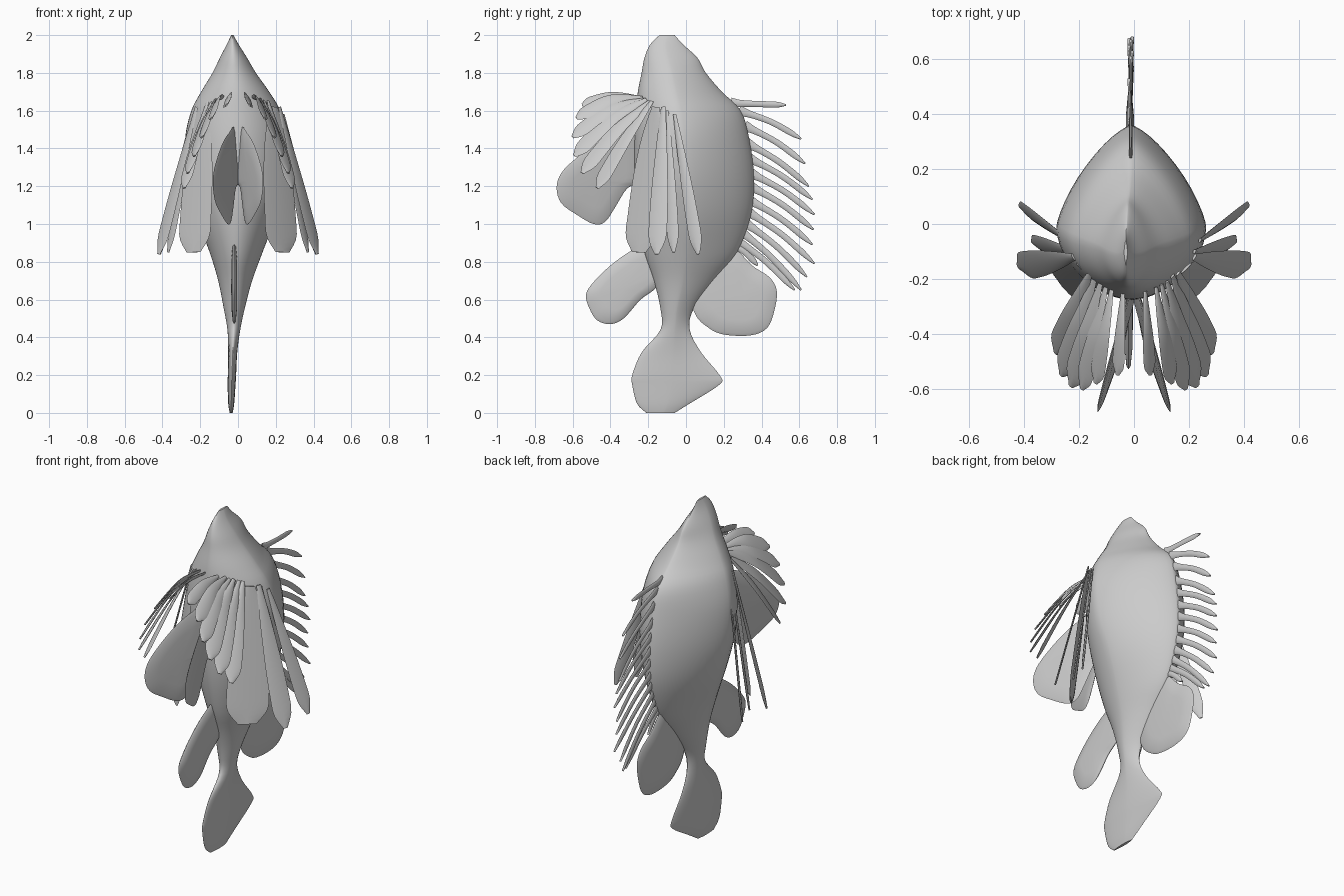
import bpy, bmesh
from math import sin, cos, pi
from mathutils import Vector


def spline(pts, n, closed=False):
    """Catmull-Rom samples through tuples of any length, n per span."""
    m, out = len(pts), []
    get = (lambda i: pts[i % m]) if closed else (lambda i: pts[max(0, min(m - 1, i))])
    for i in range(m if closed else m - 1):
        for k in range(n):
            t = k / n
            out.append(tuple(0.5 * (2 * b + (c - a) * t + (2 * a - 5 * b + 4 * c - d) * t * t
                             + (3 * b - a - 3 * c + d) * t ** 3)
                             for a, b, c, d in zip(get(i - 1), get(i), get(i + 1), get(i + 2))))
    if not closed:
        out.append(tuple(pts[-1]))
    return out


def loft(name, rings, mirror=False):
    """Skin a list of equal point rings and cap both ends."""
    bm = bmesh.new()
    vs = [[bm.verts.new(p) for p in r] for r in rings]
    n = len(vs[0])
    for a, b in zip(vs, vs[1:]):
        for i in range(n):
            bm.faces.new((a[i], a[(i + 1) % n], b[(i + 1) % n], b[i]))
    bm.faces.new(vs[0])
    bm.faces.new(vs[-1])
    bmesh.ops.recalc_face_normals(bm, faces=bm.faces)
    me = bpy.data.meshes.new(name)
    bm.to_mesh(me)
    bm.free()
    ob = bpy.data.objects.new(name, me)
    bpy.context.collection.objects.link(ob)
    bpy.ops.object.select_all(action='DESELECT')
    ob.select_set(True)
    bpy.context.view_layer.objects.active = ob
    bpy.ops.object.shade_smooth_by_angle(angle=0.9)
    if mirror:
        ob.modifiers.new("Mirror", 'MIRROR').use_mirror_merge = False
    return ob


def blade(name, path, profile, width, thick, wdir, mirror=False):
    """Flat ray along a path, with a half-width profile."""
    c = [Vector(p) for p in spline(path, 12)]
    prof = spline([(p,) for p in profile], 6)
    rings = []
    for i, p in enumerate(c):
        t = (c[min(i + 1, len(c) - 1)] - c[max(i - 1, 0)]).normalized()
        w = Vector(wdir)
        w = (w - t * w.dot(t)).normalized()
        nrm = t.cross(w)
        f = i / (len(c) - 1) * (len(prof) - 1)
        j = min(int(f), len(prof) - 2)
        h = width * (prof[j][0] + (prof[j + 1][0] - prof[j][0]) * (f - j))
        rings.append([p + w * h * cos(a) + nrm * thick * sin(a)
                      for a in (k * pi / 4 for k in range(8))])
    return loft(name, rings, mirror)


def fin(name, outline, thick, xfun, mirror=False):
    """Web fin from a (y, z) outline, thicker in the middle."""
    o = spline(outline, 4, True)
    cy = sum(p[0] for p in o) / len(o)
    cz = sum(p[1] for p in o) / len(o)
    rings = []
    for s, t in ((0.1, -1), (0.6, -0.9), (0.93, -0.5), (1, 0), (0.93, 0.5), (0.6, 0.9), (0.1, 1)):
        r = []
        for y, z in o:
            y, z = cy + (y - cy) * s, cz + (z - cz) * s
            r.append((xfun(y, z) + t * thick, y, z))
        rings.append(r)
    return loft(name, rings, mirror)


# Body with tail: z, front y, back y, half width, widest y, centre x
sections = [
    (2.0, -0.14, -0.06, 0.006, -0.10, -0.03), (1.95, -0.19, -0.015, 0.032, -0.11, -0.028),
    (1.88, -0.22, 0.06, 0.072, -0.10, -0.024), (1.80, -0.235, 0.105, 0.115, -0.08, -0.02),
    (1.70, -0.255, 0.19, 0.18, -0.06, -0.015), (1.60, -0.265, 0.29, 0.235, -0.04, -0.012),
    (1.45, -0.275, 0.335, 0.27, -0.02, -0.01), (1.25, -0.275, 0.36, 0.265, 0.0, -0.01),
    (1.05, -0.26, 0.345, 0.215, 0.02, -0.01), (0.85, -0.22, 0.27, 0.14, 0.0, -0.01),
    (0.70, -0.17, 0.15, 0.09, -0.02, -0.015), (0.55, -0.135, 0.04, 0.055, -0.05, -0.02),
    (0.44, -0.135, 0.02, 0.034, -0.06, -0.022), (0.32, -0.235, 0.08, 0.024, -0.07, -0.028),
    (0.20, -0.285, 0.178, 0.022, -0.08, -0.032), (0.15, -0.285, 0.178, 0.021, -0.08, -0.034),
    (0.05, -0.26, 0.02, 0.016, -0.10, -0.036), (0.0, -0.21, -0.06, 0.008, -0.12, -0.036)]
rings = []
for z, y0, y1, w, ym, cx in spline(sections, 4):
    ring = []
    for k in range(48):
        s, c = sin(2 * pi * k / 48), cos(2 * pi * k / 48)
        e = 1.45 if c > 0 else 1.12      # pointed back, rounder belly
        x = w * (1 if s > 0 else -1) * abs(s) ** e
        y = abs(c) ** e
        ring.append((cx + x, ym + ((y1 - ym) * y if c > 0 else (y0 - ym) * y), max(z, 0)))
    rings.append(ring)
loft("body", rings)

# Web fins
fin("anal_fin", [(-0.13, 0.92), (-0.27, 0.87), (-0.40, 0.78), (-0.50, 0.68), (-0.53, 0.62),
                 (-0.51, 0.55), (-0.47, 0.49), (-0.40, 0.47), (-0.33, 0.50), (-0.24, 0.60),
                 (-0.16, 0.66), (-0.05, 0.78)], 0.016, lambda y, z: -0.02)
fin("soft_dorsal_fin", [(0.10, 0.85), (0.24, 0.88), (0.35, 0.78), (0.44, 0.72), (0.48, 0.65),
                        (0.47, 0.55), (0.43, 0.45), (0.34, 0.41), (0.20, 0.415), (0.12, 0.45),
                        (0.05, 0.52), (0.02, 0.66)], 0.016, lambda y, z: -0.015)
fin("pelvic_fin", [(-0.25, 1.50), (-0.36, 1.48), (-0.47, 1.43), (-0.58, 1.35), (-0.66, 1.27),
                   (-0.685, 1.19), (-0.66, 1.11), (-0.58, 1.05), (-0.49, 1.0), (-0.43, 1.01),
                   (-0.38, 1.08), (-0.31, 1.19), (-0.22, 1.25)], 0.01,
    lambda y, z: 0.018 - 0.32 * (y + 0.27) + 0.072 * (z - 1.45), True)

# Pectoral rays: base, tip, upward bow, half width, width direction
paddle = [0.25, 0.4, 0.6, 0.78, 0.92, 1.0, 0.95, 0.25]
broad = [0.25, 0.5, 0.75, 0.9, 0.97, 1.0, 0.97, 0.45]
fan, hang = (0.6, 0.1, -0.8), (0.5, 0.85, 0)
rays = [
    ((0.04, -0.24, 1.67), (0.06, -0.55, 1.63), 0.025, 0.035, fan),
    ((0.08, -0.23, 1.67), (0.14, -0.58, 1.56), 0.04, 0.04, fan),
    ((0.10, -0.22, 1.66), (0.19, -0.60, 1.46), 0.04, 0.043, fan),
    ((0.12, -0.21, 1.66), (0.23, -0.59, 1.36), 0.04, 0.047, fan),
    ((0.14, -0.19, 1.65), (0.265, -0.55, 1.27), 0.03, 0.047, fan),
    ((0.16, -0.18, 1.65), (0.285, -0.47, 1.19), 0.02, 0.047, fan),
    ((0.19, -0.16, 1.62), (0.235, -0.25, 0.85), 0.0, 0.115, (0.7, 0.7, 0)),
    ((0.22, -0.12, 1.62), (0.42, -0.155, 0.84), 0.0, 0.055, hang),
    ((0.22, -0.10, 1.60), (0.37, -0.065, 0.85), 0.0, 0.035, hang),
    ((0.24, -0.06, 1.58), (0.415, 0.065, 0.84), 0.0, 0.038, hang)]
for i, (a, b, bow, w, d) in enumerate(rays):
    mid = (Vector(a) + Vector(b)) / 2 + Vector((0, 0, bow))
    blade(f"pectoral_ray_{i + 1}", [a, mid, b], broad if w > 0.1 else paddle, w, 0.005, d, True)

# Dorsal spines: base y, z, tip y, z
spines = [(0.24, 1.64, 0.53, 1.63), (0.28, 1.60, 0.61, 1.45), (0.31, 1.52, 0.63, 1.32),
          (0.32, 1.43, 0.65, 1.20), (0.33, 1.35, 0.67, 1.13), (0.34, 1.27, 0.68, 1.05),
          (0.34, 1.20, 0.675, 0.97), (0.33, 1.13, 0.67, 0.89), (0.32, 1.07, 0.68, 0.79),
          (0.31, 1.01, 0.64, 0.72), (0.28, 0.97, 0.61, 0.65), (0.25, 0.93, 0.575, 0.65),
          (0.22, 0.90, 0.38, 0.78)]
for i, (y0, z0, y1, z1) in enumerate(spines):
    bow = 0.015 if i else 0.0
    blade(f"dorsal_spine_{i + 1}",
          [(-0.012, y0, z0), (-0.012, (y0 + y1) / 2 + bow * 0.4, (z0 + z1) / 2 + bow),
           (-0.012 + 0.006 * (i % 3 - 1), y1, z1)],
          [1.7, 1.1, 0.95, 0.95, 0.9, 0.25], 0.017, 0.006, (0, 0.5, 1))
